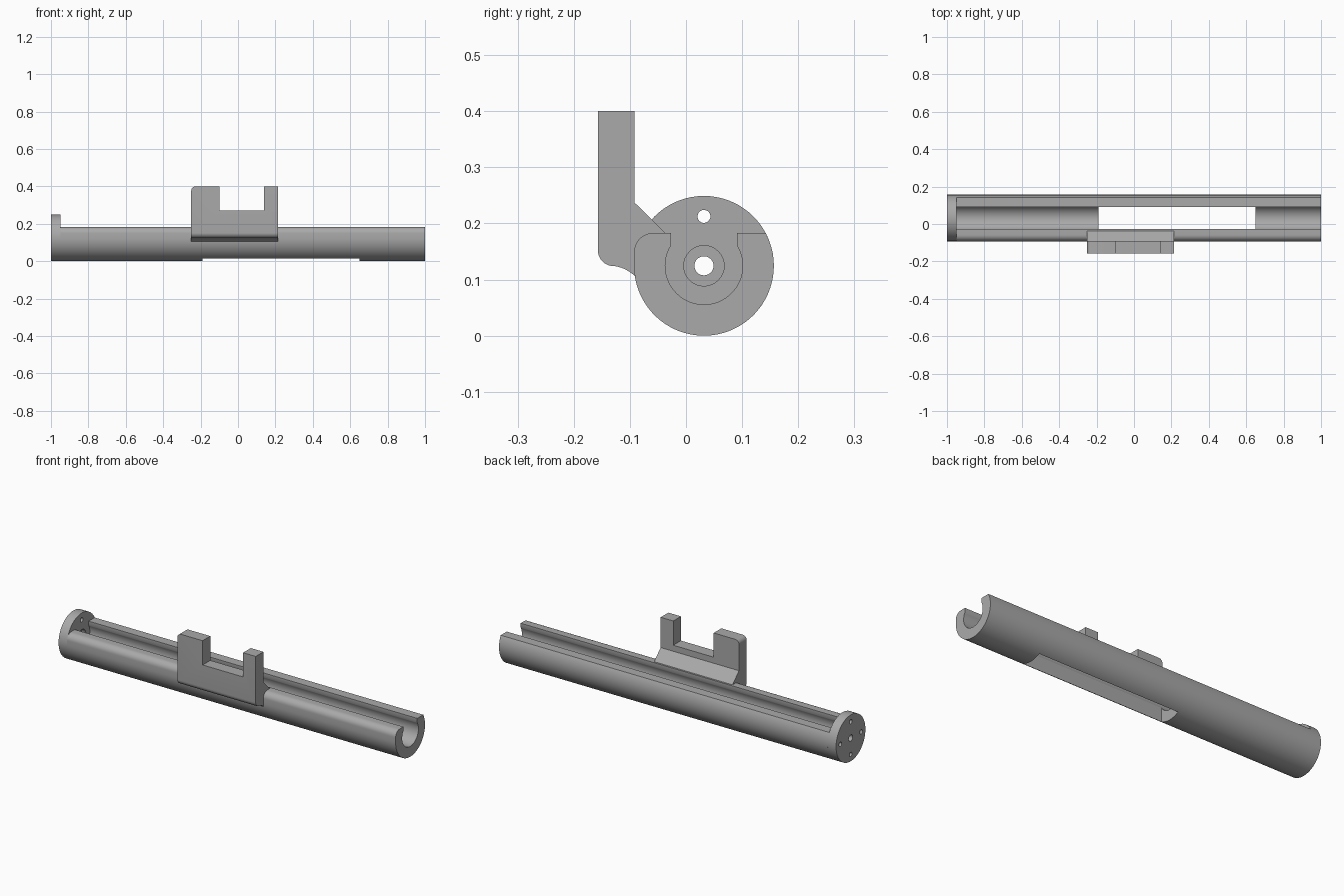
import bpy, bmesh
from math import sin, cos, asin, pi, radians, sqrt

CY, CZ = 0.032, 0.1245        # tube axis
R_OUT, R_IN = 0.1245, 0.069   # tube radii
SLOT = 0.059                  # half width of the open slot
LIP = 0.183                   # height of the lips

cube = bpy.data.objects.get("Cube")
if cube:
    bpy.data.objects.remove(cube, do_unlink=True)

grey = bpy.data.materials.new("plain grey")
grey.use_nodes = True
COLOUR = (0.4, 0.4, 0.4, 1)
grey.diffuse_color = COLOUR
grey.node_tree.nodes["Principled BSDF"].inputs["Base Color"].default_value = COLOUR


def arc(cy, cz, r, start, end, steps):
    """Points on an arc in the y-z plane, angles in radians from +y."""
    angles = [start + (end - start) * i / steps for i in range(steps + 1)]
    return [(cy + r * cos(a), cz + r * sin(a)) for a in angles]


def extrude_x(name, profile, x0, x1):
    """Solid from a y-z profile swept along x."""
    bm = bmesh.new()
    face = bm.faces.new([bm.verts.new((x0, y, z)) for y, z in profile])
    moved = bmesh.ops.extrude_face_region(bm, geom=[face])["geom"]
    bmesh.ops.translate(bm, vec=(x1 - x0, 0, 0),
                        verts=[v for v in moved if isinstance(v, bmesh.types.BMVert)])
    bmesh.ops.recalc_face_normals(bm, faces=bm.faces)
    mesh = bpy.data.meshes.new(name)
    bm.to_mesh(mesh)
    bm.free()
    mesh.materials.append(grey)
    obj = bpy.data.objects.new(name, mesh)
    bpy.context.collection.objects.link(obj)
    return obj


def box_profile(y0, y1, z0, z1):
    return [(y0, z0), (y1, z0), (y1, z1), (y0, z1)]


def circle(cy, cz, r, steps=32):
    return arc(cy, cz, r, 0, 2 * pi, steps)[:-1]


def apply_modifiers(obj):
    graph = bpy.context.evaluated_depsgraph_get()
    obj.data = bpy.data.meshes.new_from_object(obj.evaluated_get(graph))
    obj.modifiers.clear()


def cut(obj, cutters):
    for c in cutters:
        mod = obj.modifiers.new("cut", "BOOLEAN")
        mod.object, mod.operation, mod.solver = c, "DIFFERENCE", "EXACT"
    apply_modifiers(obj)
    for c in cutters:
        bpy.data.objects.remove(c, do_unlink=True)


def smooth(obj):
    bpy.ops.object.select_all(action="DESELECT")
    obj.select_set(True)
    bpy.context.view_layer.objects.active = obj
    bpy.ops.object.shade_smooth_by_angle(angle=radians(30))


# Tube: C-shaped section, with a rounded front lip
lip_angle = asin((LIP - CZ) / R_OUT)
neck_z = CZ + sqrt(R_IN ** 2 - SLOT ** 2)
neck_angle = asin((neck_z - CZ) / R_IN)
section = arc(CY, CZ, R_OUT, lip_angle, -pi, 64)
section += arc(CY - R_OUT + 0.034, LIP - 0.034, 0.034, pi, pi / 2, 8)
section += [(CY - SLOT, LIP)]
section += arc(CY, CZ, R_IN, -pi - neck_angle, neck_angle, 48)
section += [(CY + SLOT, LIP)]
tube = extrude_x("tube", section, -0.95, 1)

# Window through the underside
cut(tube, [extrude_x("window_cutter", box_profile(CY - SLOT, CY + SLOT, -0.05, 0.12),
                     -0.19, 0.65)])
smooth(tube)

# End disc: centre hole with a recess, and four screw holes
disc = extrude_x("end_disc", circle(CY, CZ, R_OUT, 72), -1, -0.95)
holes = [extrude_x("centre_cutter", circle(CY, CZ, 0.017), -1.1, -0.9),
         extrude_x("recess_cutter", circle(CY, CZ, 0.036), -0.975, -0.9)]
for i in range(4):
    y, z = CY + 0.088 * cos(i * pi / 2), CZ + 0.088 * sin(i * pi / 2)
    holes.append(extrude_x("screw_cutter", circle(y, z, 0.0115), -1.1, -0.9))
cut(disc, holes)
smooth(disc)

# Bracket: upright plate, rounded foot and sloped brace merging into the tube
FRONT, BACK, TOP = -0.157, -0.092, 0.4
side = [(FRONT, TOP), (BACK, TOP), (BACK, 0.2375), (-0.037, LIP), (-0.045, 0.14),
        (-0.06, 0.1), (-0.078, 0.068)]
side += arc(-0.138, 0.057, 0.068, radians(30), radians(82), 8)
side += arc(FRONT + 0.028, 0.152, 0.028, radians(265), pi, 8)
bracket = extrude_x("bracket", side, -0.25, 0.215)

# Round the upper outer corner, then cut the notch
bm = bmesh.new()
bm.from_mesh(bracket.data)
corner = [e for e in bm.edges
          if all(v.co.x < -0.24 and v.co.z > TOP - 0.01 for v in e.verts)]
bmesh.ops.bevel(bm, geom=corner, offset=0.022, segments=6, profile=0.5, affect="EDGES")
bm.to_mesh(bracket.data)
bm.free()
cut(bracket, [extrude_x("notch_cutter", box_profile(-0.2, -0.05, 0.27, 0.5), -0.1, 0.14)])
smooth(bracket)
